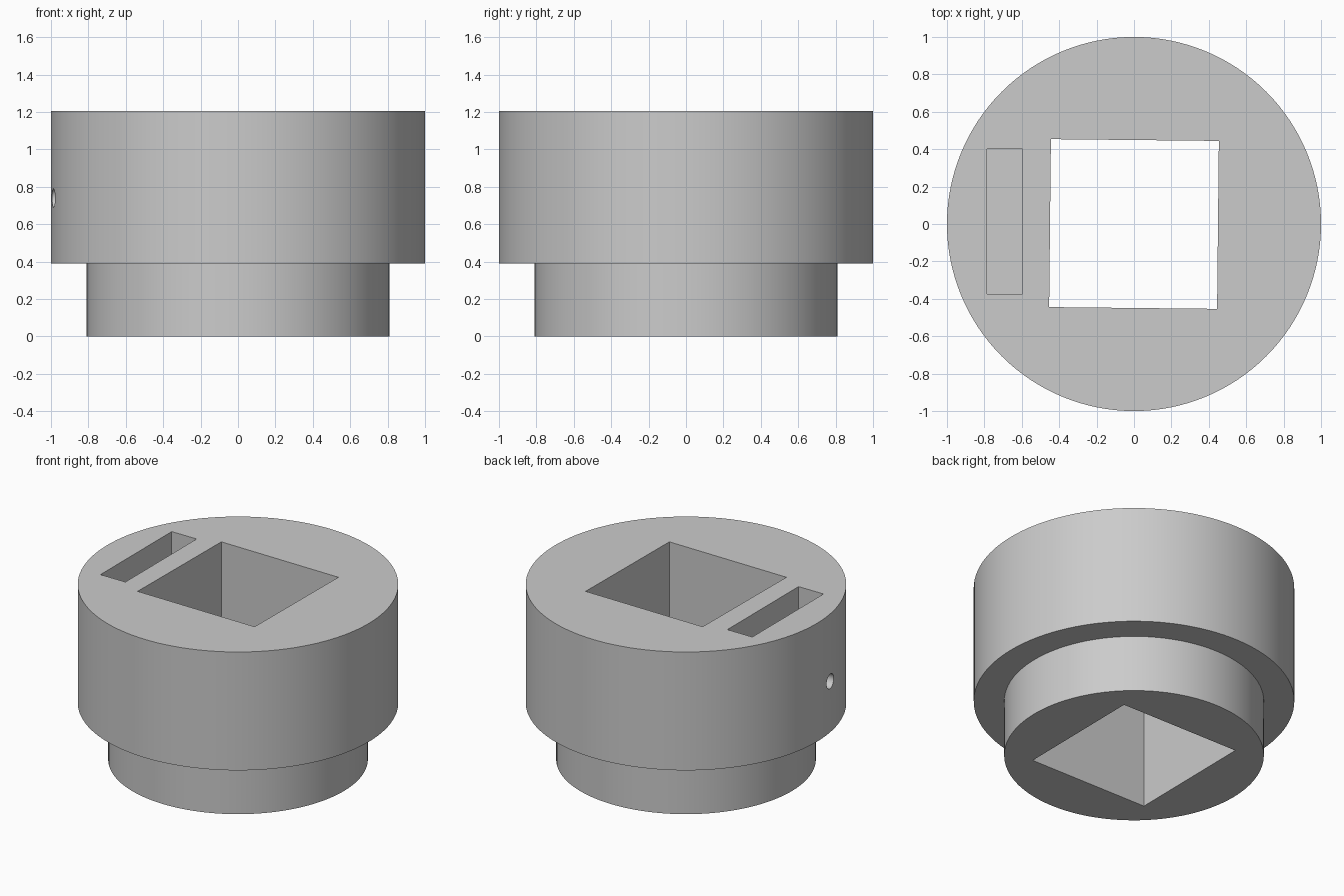
import bpy
import bmesh
from math import cos, sin, pi, radians
from mathutils import Matrix, Vector

default = bpy.data.objects.get("Cube")
if default:
    bpy.data.objects.remove(default, do_unlink=True)

# Single grey material
grey = bpy.data.materials.new("plain grey")
grey.use_nodes = True
colour = (0.6, 0.6, 0.6, 1)
grey.diffuse_color = colour
grey.node_tree.nodes["Principled BSDF"].inputs["Base Color"].default_value = colour

SEGMENTS = 128


def finish(bm, name):
    bmesh.ops.recalc_face_normals(bm, faces=bm.faces[:])
    mesh = bpy.data.meshes.new(name)
    bm.to_mesh(mesh)
    bm.free()
    obj = bpy.data.objects.new(name, mesh)
    bpy.context.collection.objects.link(obj)
    mesh.materials.append(grey)
    return obj


def lathe(name, profile):
    """Closed solid of revolution from (radius, height) pairs."""
    bm = bmesh.new()
    rings = [[bm.verts.new((r * cos(2 * pi * i / SEGMENTS), r * sin(2 * pi * i / SEGMENTS), z))
              for i in range(SEGMENTS)] for r, z in profile]
    for low, high in zip(rings, rings[1:]):
        for i in range(SEGMENTS):
            j = (i + 1) % SEGMENTS
            bm.faces.new((low[i], low[j], high[j], high[i]))
    bm.faces.new(rings[0][::-1])
    bm.faces.new(rings[-1])
    return finish(bm, name)


def box(name, low, high, turn=0):
    bm = bmesh.new()
    low, high = Vector(low), Vector(high)
    size = high - low
    bmesh.ops.create_cube(bm, size=1, matrix=Matrix.Rotation(radians(turn), 4, 'Z')
                          @ Matrix.Translation((low + high) / 2) @ Matrix.Diagonal((*size, 1)))
    return finish(bm, name)


def rod_along_x(name, start, end, y, z, radius):
    bm = bmesh.new()
    bmesh.ops.create_cone(bm, cap_ends=True, segments=32, radius1=radius, radius2=radius,
                          depth=end - start, matrix=Matrix.Translation(((start + end) / 2, y, z))
                          @ Matrix.Rotation(pi / 2, 4, 'Y'))
    return finish(bm, name)


# Stepped round body: narrow neck below, wide drum above
body = lathe("stepped_body", [(0.81, 0), (0.81, 0.39), (1, 0.39), (1, 1.205)])

# Square through hole, side slot, and small round hole from the side into the slot
cutters = [
    box("square_hole_cutter", (-0.449, -0.449, -0.2), (0.449, 0.449, 1.5), turn=-0.6),
    box("slot_cutter", (-0.785, -0.375, 0.6), (-0.595, 0.4, 1.5)),
    rod_along_x("side_hole_cutter", -1.2, -0.7, -0.16, 0.74, 0.05),
]
for cutter in cutters:
    cutter.hide_render = True
    cut = body.modifiers.new(cutter.name, 'BOOLEAN')
    cut.operation = 'DIFFERENCE'
    cut.solver = 'EXACT'
    cut.object = cutter

# Apply the cuts, then drop the helpers
bpy.ops.object.select_all(action='DESELECT')
body.select_set(True)
bpy.context.view_layer.objects.active = body
for name in [m.name for m in body.modifiers]:
    bpy.ops.object.modifier_apply(modifier=name)
for cutter in cutters:
    bpy.data.objects.remove(cutter, do_unlink=True)

bpy.ops.object.shade_smooth_by_angle(angle=radians(30))
